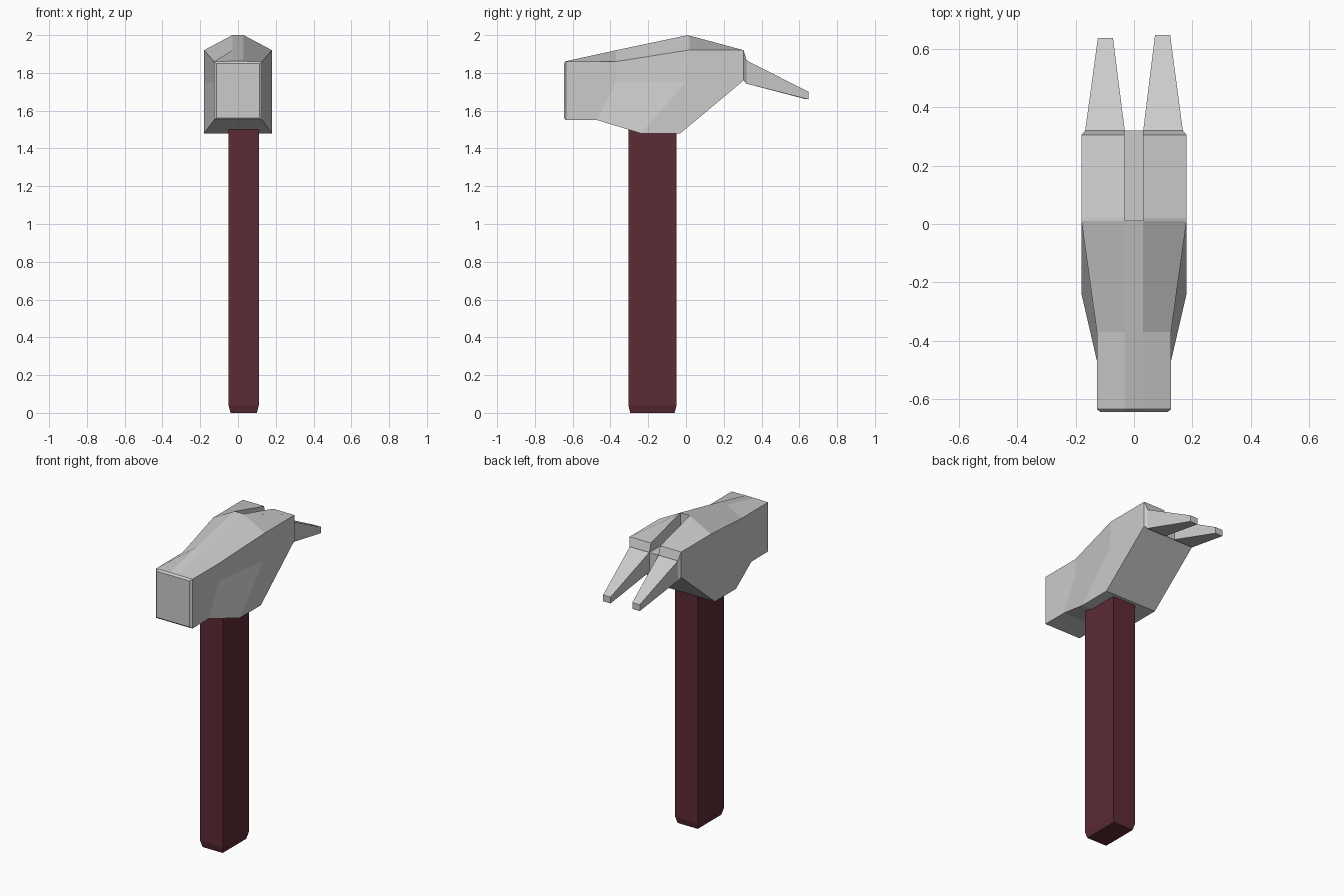
import bpy

if "Cube" in bpy.data.objects:
    bpy.data.objects.remove(bpy.data.objects["Cube"])

def mesh_object(name, verts, faces):
    me = bpy.data.meshes.new(name)
    me.from_pydata(verts, [], faces)
    me.validate()
    ob = bpy.data.objects.new(name, me)
    bpy.context.collection.objects.link(ob)
    return ob

def loft(name, rings):
    """Skin a list of equal-length rings and cap both ends."""
    n = len(rings[0])
    verts = [p for r in rings for p in r]
    faces = [(i * n + j, i * n + (j + 1) % n, (i + 1) * n + (j + 1) % n, (i + 1) * n + j)
             for i in range(len(rings) - 1) for j in range(n)]
    faces.append(tuple(reversed(range(n))))
    faces.append(tuple(range((len(rings) - 1) * n, len(rings) * n)))
    ob = loft_fix(mesh_object(name, verts, faces))
    return ob

def loft_fix(ob):
    import bmesh
    bm = bmesh.new()
    bm.from_mesh(ob.data)
    bmesh.ops.recalc_face_normals(bm, faces=bm.faces)
    bm.to_mesh(ob.data)
    bm.free()
    return ob

def rect(x0, x1, y0, y1, z):
    return [(x0, y0, z), (x1, y0, z), (x1, y1, z), (x0, y1, z)]

# Handle: flat-sided shaft with a chamfered butt
handle = loft("handle", [rect(-0.04, 0.10, -0.295, -0.06, 0.0),
                         rect(-0.05, 0.11, -0.305, -0.05, 0.04),
                         rect(-0.05, 0.11, -0.305, -0.05, 1.6)])
wood = bpy.data.materials.new("dark_red_wood")
wood.diffuse_color = (0.107, 0.024, 0.034, 1)
wood.use_nodes = True
wood.node_tree.nodes["Principled BSDF"].inputs["Base Color"].default_value = wood.diffuse_color
handle.data.materials.append(wood)

# Head: half sections (ridge, upper corner, middle, lower corner), mirrored in x
sections = [
    [(0.03, -0.645, 1.85), (0.115, -0.645, 1.85), (0.115, -0.645, 1.72), (0.115, -0.645, 1.56)],
    [(0.03, -0.635, 1.862), (0.127, -0.635, 1.86), (0.127, -0.635, 1.72), (0.127, -0.635, 1.55)],
    [(0.03, -0.37, 1.92), (0.127, -0.37, 1.86), (0.127, -0.37, 1.75), (0.127, -0.47, 1.55)],
    [(0.03, 0.01, 2.0), (0.18, 0.01, 1.92), (0.18, 0.0, 1.75), (0.18, -0.24, 1.48)],
    [(0.03, 0.02, 1.997), (0.18, 0.02, 1.92), (0.18, 0.02, 1.75), (0.18, -0.03, 1.48)],
    [(0.03, 0.305, 1.92), (0.18, 0.305, 1.92), (0.18, 0.305, 1.84), (0.18, 0.305, 1.76)],
    [(0.03, 0.32, 1.87), (0.168, 0.32, 1.87), (0.168, 0.32, 1.81), (0.168, 0.32, 1.742)],
]
head = loft("head", [s + [(-x, y, z) for x, y, z in reversed(s)] for s in sections])

# Slot along the top of the head, between the claws
cutter = loft("slot_cutter", [rect(-0.033, 0.031, 0.012, 0.5, 1.866),
                              rect(-0.033, 0.031, 0.012, 0.5, 2.2)])
cutter.hide_render = True
cutter.hide_viewport = True
cut = head.modifiers.new("slot", 'BOOLEAN')
cut.operation = 'DIFFERENCE'
cut.solver = 'EXACT'
cut.object = cutter

# Claws: two tapered prongs angled downward
def claw(name, side, tip_y):
    def ring(x0, x1, y, z0, z1):
        return [(side * x0, y, z0), (side * x1, y, z0), (side * x1, y, z1), (side * x0, y, z1)]
    return loft(name, [ring(0.031, 0.168, 0.315, 1.744, 1.869),
                       ring(0.072, 0.124, tip_y, 1.66, 1.70)])

claw("right_claw", 1, 0.648)
claw("left_claw", -1, 0.637)
